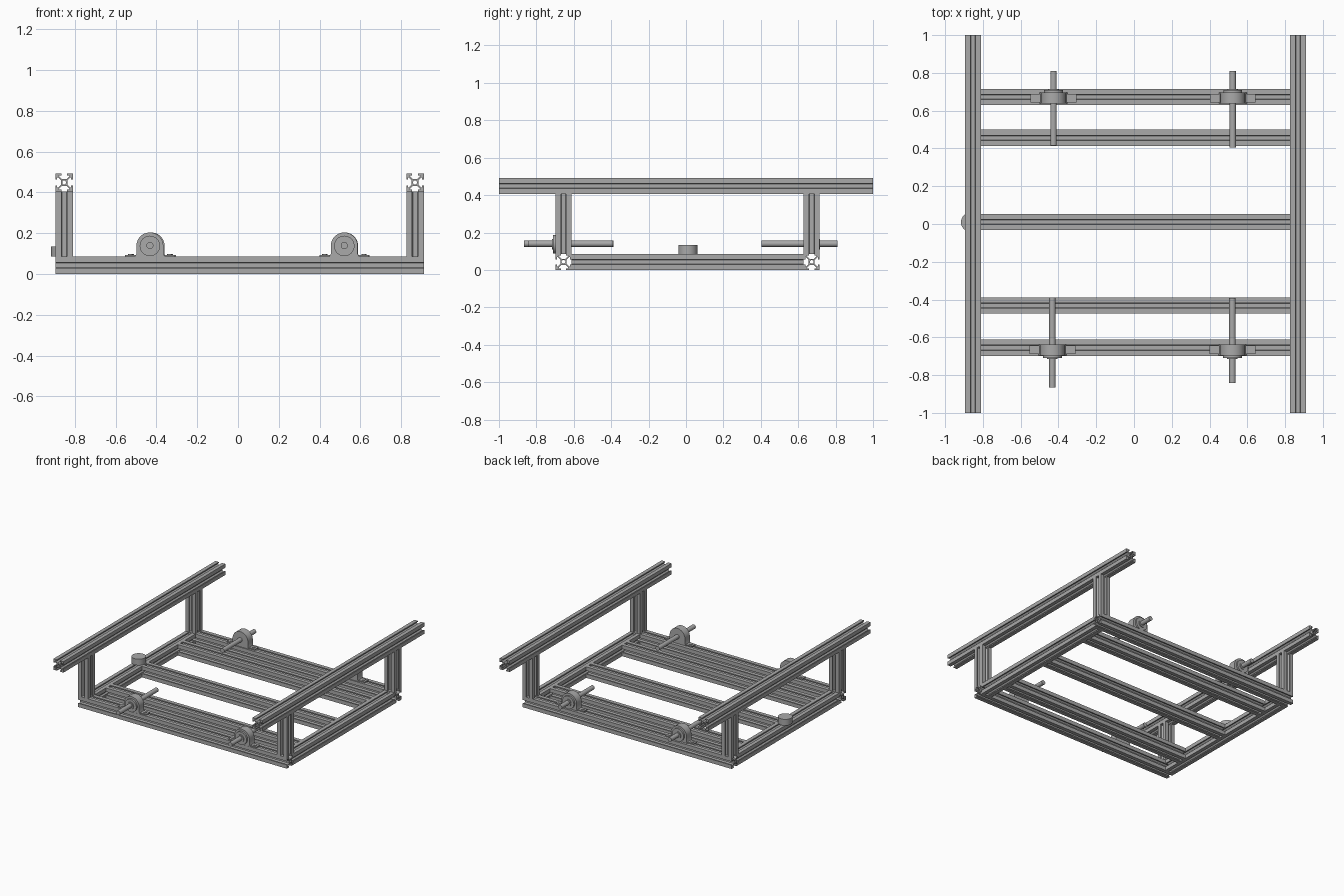
import bpy, bmesh, math
from mathutils import Matrix, Vector

cube = bpy.data.objects.get("Cube")
if cube:
    bpy.data.objects.remove(cube)

metal = bpy.data.materials.new("grey_metal")
metal.use_nodes = True
GREY = (0.4, 0.4, 0.4, 1)
metal.diffuse_color = GREY
metal.node_tree.nodes["Principled BSDF"].inputs["Base Color"].default_value = GREY

S = 0.086                 # width of the slotted bar
H = S / 2
LEFT, RIGHT = 0.868, -0.852
FRONT, BACK = -0.655, 0.672
RAIL_Z = 0.449
AXES = {"x": Matrix.Rotation(math.pi / 2, 4, "Y"),
        "y": Matrix.Rotation(-math.pi / 2, 4, "X"),
        "z": Matrix.Identity(4)}


def finish(bm, name, loc, axis="z", smooth=False):
    bmesh.ops.recalc_face_normals(bm, faces=bm.faces)
    mesh = bpy.data.meshes.new(name)
    bm.to_mesh(mesh)
    bm.free()
    mesh.transform(AXES[axis])
    mesh.materials.append(metal)
    ob = bpy.data.objects.new(name, mesh)
    ob.location = loc
    bpy.context.collection.objects.link(ob)
    if smooth:
        bpy.ops.object.select_all(action="DESELECT")
        ob.select_set(True)
        bpy.context.view_layer.objects.active = ob
        bpy.ops.object.shade_smooth_by_angle(angle=math.radians(35))
    return ob


def extrude(bm, length):
    """Turn a flat section into a solid centred on its own plane."""
    bmesh.ops.translate(bm, verts=bm.verts, vec=(0, 0, -length / 2))
    geom = bmesh.ops.extrude_face_region(bm, geom=bm.faces[:])["geom"]
    top = [v for v in geom if isinstance(v, bmesh.types.BMVert)]
    bmesh.ops.translate(bm, verts=top, vec=(0, 0, length))


def slotted_bar(name, loc, axis, length):
    """Square bar with a T-slot on each side and a hollow core."""
    bm = bmesh.new()
    hole = [(0.24 * math.cos(a), 0.24 * math.sin(a))
            for a in (math.radians(22.5), math.radians(67.5), math.radians(112.5))]
    half = [(0.32, 1), (0.32, 0.8), (0.58, 0.8), (0.58, 0.7), (0.26, 0.38)]
    arm = [(1, 1)] + half + [hole[1], hole[0]] + [(y, x) for x, y in reversed(half)]
    wall = [(0.26, 0.38), (-0.26, 0.38), hole[2], hole[1]]
    for k in range(4):
        turn = Matrix.Rotation(k * math.pi / 2, 3, "Z")
        for section in (arm, wall):
            bm.faces.new([bm.verts.new(turn @ Vector((x * H, y * H, 0))) for x, y in section])
    bmesh.ops.remove_doubles(bm, verts=bm.verts, dist=0.0001)
    extrude(bm, length)
    return finish(bm, name, loc, axis)


def cylinder(name, loc, axis, radius, depth, sides=32):
    bm = bmesh.new()
    bmesh.ops.create_cone(bm, cap_ends=True, segments=sides,
                          radius1=radius, radius2=radius, depth=depth)
    return finish(bm, name, loc, axis, smooth=True)


def box(name, loc, size):
    bm = bmesh.new()
    bmesh.ops.create_cube(bm, size=1)
    bmesh.ops.scale(bm, verts=bm.verts, vec=size)
    return finish(bm, name, loc)


def bearing(name, x, y, out):
    """Pillow block: domed housing, foot with bolts, collars. out is the outward y sign."""
    z, r = 0.138, 0.066
    bm = bmesh.new()
    dome = [(r * math.cos(a), r * math.sin(a))
            for a in (math.pi * i / 24 for i in range(25))]
    base = S - z
    outline = dome + [(-r, base + 0.012), (-r - 0.008, base), (r + 0.008, base), (r, base + 0.012)]
    # the y axis turn sends section y to -z, so flip it
    bm.faces.new([bm.verts.new((u, -v, 0)) for u, v in outline])
    extrude(bm, 0.06)
    finish(bm, name + "_housing", (x, y, z), "y", smooth=True)
    box(name + "_foot", (x, y, S + 0.004), (0.243, 0.045, 0.008))
    for side in (-1, 1):
        cylinder(name + "_bolt", (x + side * 0.096, y, S + 0.009), "z", 0.012, 0.006, 16)
    cylinder(name + "_collar", (x, y + out * 0.034, z), "y", 0.05, 0.018)
    cylinder(name + "_inner_ring", (x, y + out * 0.038, z), "y", 0.028, 0.022)


# Base frame: long front and back bars, side bars, inner cross bars
mid_x = (LEFT + RIGHT) / 2
span = LEFT - RIGHT
for name, y in (("front", FRONT), ("back", BACK)):
    slotted_bar(name + "_base_bar", (mid_x, y, H), "x", span + S)
for name, y in (("front", -0.432), ("middle", 0.011), ("back", 0.456)):
    slotted_bar(name + "_cross_bar", (mid_x, y, H), "x", span - S)

# Side bars, uprights and top rails
for side, x in (("left", LEFT), ("right", RIGHT)):
    slotted_bar(side + "_base_bar", (x, (FRONT + BACK) / 2, H), "y", BACK - FRONT - S)
    for end, y in (("front", FRONT), ("back", BACK)):
        slotted_bar(f"{side}_{end}_upright", (x, y, (RAIL_Z - H + S) / 2), "z", RAIL_Z - H - S)
    slotted_bar(side + "_top_rail", (x, 0, RAIL_Z), "y", 2)

# Bearings with their shafts
for name, x, out, y0, y1 in (("right_front", -0.432, -1, -0.865, -0.388),
                             ("left_front", 0.521, -1, -0.841, -0.392),
                             ("right_back", -0.426, 1, 0.415, 0.81),
                             ("left_back", 0.523, 1, 0.405, 0.81)):
    bearing(name + "_bearing", x, out * 0.667, out)
    cylinder(name + "_shaft", (x, (y0 + y1) / 2, 0.14), "y", 0.017, y1 - y0)

# Round knob on the right side bar
cylinder("round_knob", (RIGHT - 0.013, 0.01, S + 0.024), "z", 0.051, 0.048)
